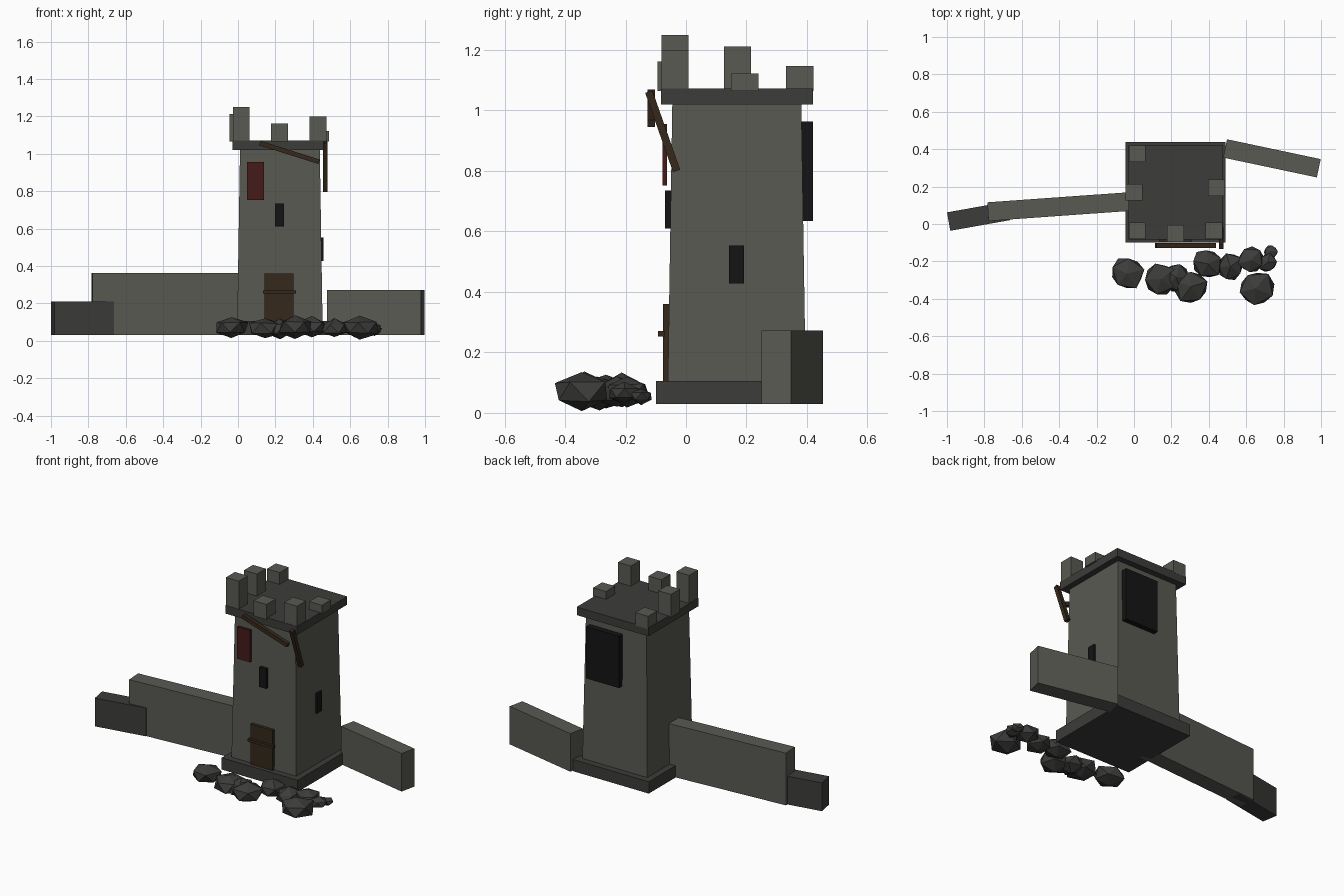
import bpy, bmesh, math, random
from mathutils import Vector, Matrix

if "Cube" in bpy.data.objects:
    bpy.data.objects.remove(bpy.data.objects["Cube"])

random.seed(4)


def material(name, r, g, b):
    m = bpy.data.materials.new(name)
    m.diffuse_color = (r, g, b, 1)
    m.use_nodes = True
    m.node_tree.nodes["Principled BSDF"].inputs["Base Color"].default_value = m.diffuse_color
    return m


STONE = material("stone", 0.10, 0.10, 0.086)
DARK = material("dark_stone", 0.045, 0.045, 0.043)
WOOD = material("old_wood", 0.035, 0.021, 0.011)
RED = material("faded_red", 0.06, 0.011, 0.010)
BLACK = material("black", 0.007, 0.007, 0.007)


def finish(name, bm, mat):
    me = bpy.data.meshes.new(name)
    bm.to_mesh(me)
    bm.free()
    ob = bpy.data.objects.new(name, me)
    me.materials.append(mat)
    bpy.context.collection.objects.link(ob)
    return ob


def box(name, x, y, z, mat, taper=1.0):
    """Box from (min, max) ranges; taper scales the top about its centre."""
    bm = bmesh.new()
    bmesh.ops.create_cube(bm, size=1)
    mid = [(r[0] + r[1]) / 2 for r in (x, y, z)]
    dim = [r[1] - r[0] for r in (x, y, z)]
    for v in bm.verts:
        k = taper if v.co.z > 0 else 1.0
        v.co = Vector((mid[0] + v.co.x * dim[0] * k,
                       mid[1] + v.co.y * dim[1] * k,
                       mid[2] + v.co.z * dim[2]))
    return finish(name, bm, mat)


def bar(name, a, b, across, width, height, mat):
    """Box running from a to b; 'across' is the direction of its width."""
    a, b, across = Vector(a), Vector(b), Vector(across)
    d = (b - a).normalized()
    side = (across - d * across.dot(d)).normalized()
    up = d.cross(side)
    bm = bmesh.new()
    bmesh.ops.create_cube(bm, size=1)
    rot = Matrix((d, side, up)).transposed()
    mid, length = (a + b) / 2, (b - a).length
    for v in bm.verts:
        v.co = mid + rot @ Vector((v.co.x * length, v.co.y * width, v.co.z * height))
    bmesh.ops.recalc_face_normals(bm, faces=bm.faces)
    return finish(name, bm, mat)


def wall(name, a, b, top, mat):
    z = (0.03 + top) / 2
    d = Vector((b[0] - a[0], b[1] - a[1], 0))
    bar(name, (*a, z), (*b, z), (-d.y, d.x, 0), 0.10, top - 0.03, mat)


# tower
box("plinth", (-0.045, 0.49), (-0.10, 0.438), (0.03, 0.105), DARK)
box("tower_body", (-0.004, 0.452), (-0.06, 0.396), (0.10, 1.03), STONE, 0.935)
box("parapet_slab", (-0.03, 0.475), (-0.083, 0.42), (1.02, 1.072), DARK)

# broken merlons: x, y, top
for i, (x, y, t) in enumerate([(0.017, 0.376, 1.147), (0.0, 0.17, 1.212),
                               (0.017, -0.036, 1.25), (0.222, -0.05, 1.162),
                               (0.427, -0.036, 1.20), (0.441, 0.194, 1.122)]):
    box(f"merlon_{i}", (x - 0.045, x + 0.045), (y - 0.045, y + 0.045), (1.065, t), STONE)

# openings, door and banner
box("door", (0.142, 0.297), (-0.076, -0.05), (0.105, 0.36), WOOD)
box("door_bar", (0.133, 0.31), (-0.093, -0.07), (0.253, 0.27), WOOD)
box("front_slit", (0.198, 0.247), (-0.07, -0.045), (0.61, 0.735), BLACK)
box("side_slit", (0.43, 0.457), (0.142, 0.192), (0.427, 0.553), BLACK)
box("back_breach", (0.178, 0.41), (0.36, 0.42), (0.635, 0.964), BLACK)
box("banner", (0.048, 0.139), (-0.077, -0.062), (0.752, 0.955), RED)

# fallen beams
bar("front_beam", (0.117, -0.115, 1.057), (0.434, -0.115, 0.957), (0, 1, 0), 0.025, 0.025, WOOD)
bar("corner_beam", (0.466, -0.123, 1.062), (0.466, -0.031, 0.800), (1, 0, 0), 0.025, 0.025, WOOD)

# ruined walls
wall("left_wall", (-0.781, 0.066), (0.02, 0.123), 0.362, STONE)
wall("left_low_wall", (-0.991, 0.013), (-0.671, 0.070), 0.21, DARK)
wall("right_wall", (0.487, 0.404), (0.988, 0.298), 0.272, STONE)

# rubble: x, y, z, radius
for i, (x, y, z, r) in enumerate([
        (-0.035, -0.265, 0.07, 0.095), (0.145, -0.295, 0.068, 0.09),
        (0.225, -0.285, 0.062, 0.08), (0.305, -0.335, 0.073, 0.098),
        (0.395, -0.213, 0.072, 0.086), (0.515, -0.228, 0.065, 0.078),
        (0.625, -0.195, 0.072, 0.075), (0.65, -0.345, 0.07, 0.102),
        (0.715, -0.205, 0.065, 0.055), (0.73, -0.148, 0.055, 0.04)]):
    bm = bmesh.new()
    bmesh.ops.create_icosphere(bm, subdivisions=1, radius=1)
    spin = Matrix.Rotation(random.uniform(0, math.tau), 3, 'Z')
    for v in bm.verts:
        p = spin @ v.co * r * random.uniform(0.88, 1.14)
        v.co = Vector((x + p.x, y + p.y, max(0.0, z + p.z * 0.64)))
    finish(f"rubble_{i}", bm, DARK)
